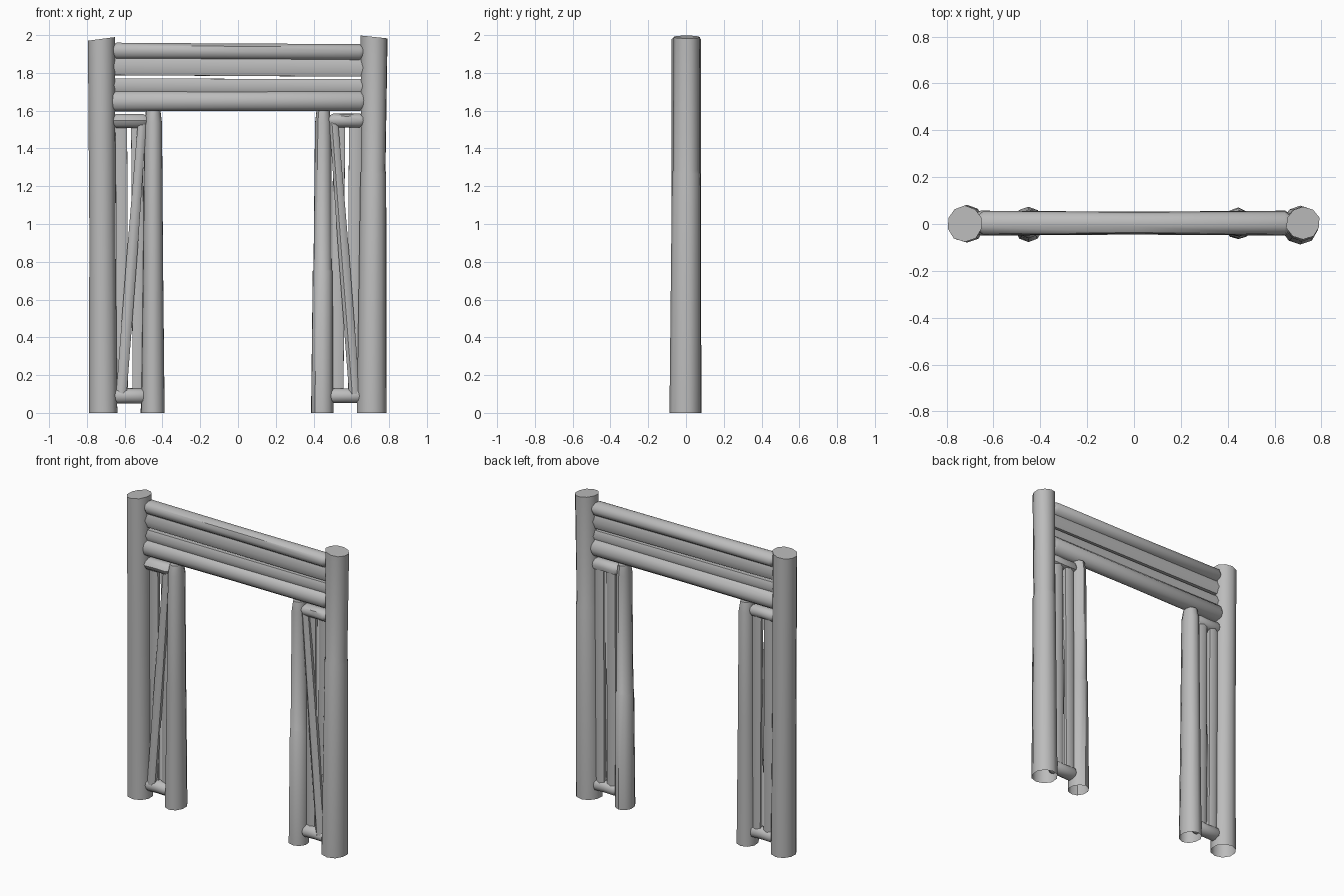
import bpy
import bmesh
import math
import random
from mathutils import Vector

random.seed(4)

cube = bpy.data.objects.get("Cube")
if cube:
    bpy.data.objects.remove(cube, do_unlink=True)

wood = bpy.data.materials.new("grey_wood")
wood.use_nodes = True
grey = (0.5, 0.5, 0.5, 1)
wood.diffuse_color = grey
wood.node_tree.nodes["Principled BSDF"].inputs["Base Color"].default_value = grey


def log(name, start, end, rings, sides=10, rough=0.05, slope=0, open_start=False):
    """Rough-hewn log; rings are (fraction along, radius in xz, radius in y)."""
    start, end = Vector(start), Vector(end)
    axis = (end - start).normalized()
    deep = Vector((0, 1, 0))
    wide = deep.cross(axis).normalized()
    wobble = [1 + random.uniform(-rough, rough) for _ in range(sides)]
    bm = bmesh.new()
    loops = []
    for i, (t, rw, rd) in enumerate(rings):
        loop = []
        for k in range(sides):
            a = math.tau * (k + 0.5) / sides
            u, v = rw * wobble[k] * math.cos(a), rd * wobble[k] * math.sin(a)
            tilt = slope * u if i == len(rings) - 1 else 0
            loop.append(bm.verts.new(start.lerp(end, t) + wide * u + deep * v + axis * tilt))
        loops.append(loop)
    for low, high in zip(loops, loops[1:]):
        for k in range(sides):
            n = (k + 1) % sides
            bm.faces.new((low[k], low[n], high[n], high[k]))
    bm.faces.new(loops[-1])
    if not open_start:
        bm.faces.new(loops[0][::-1])
    bmesh.ops.recalc_face_normals(bm, faces=bm.faces)
    mesh = bpy.data.meshes.new(name)
    bm.to_mesh(mesh)
    bm.free()
    mesh.materials.append(wood)
    obj = bpy.data.objects.new(name, mesh)
    bpy.context.collection.objects.link(obj)
    bpy.ops.object.select_all(action="DESELECT")
    obj.select_set(True)
    bpy.context.view_layer.objects.active = obj
    bpy.ops.object.shade_smooth_by_angle(angle=math.radians(45))
    return obj


def even(rw, rd):
    return [(0, rw, rd), (1, rw, rd)]


def rounded(rw, rd, tip):
    """Rings for a bar whose ends are chopped narrower."""
    return [(0, rw * 0.6, rd * 0.6), (tip, rw, rd), (0.5, rw * 0.97, rd * 0.92),
            (1 - tip, rw, rd), (1, rw * 0.6, rd * 0.6)]


# Outer posts, the left one with a hewn step partway up
log("right_outer_post", (-0.713, 0.003, 0), (-0.722, 0.003, 1.98),
    [(0, 0.08, 0.08), (0.5, 0.074, 0.076), (1, 0.077, 0.077)], slope=0.13, open_start=True)
log("left_outer_post", (0.71, -0.002, 0), (0.722, 0.006, 1.99),
    [(0, 0.081, 0.083), (0.636, 0.07, 0.075), (0.646, 0.066, 0.07), (1, 0.073, 0.07)],
    slope=-0.1, open_start=True)

# Inner posts
log("right_inner_post", (-0.45, -0.002, 0), (-0.448, 0, 1.6),
    [(0, 0.066, 0.074), (0.5, 0.056, 0.066), (0.96, 0.049, 0.06), (1, 0.04, 0.048)], open_start=True)
log("left_inner_post", (0.445, 0.002, 0), (0.45, 0.002, 1.6),
    [(0, 0.061, 0.066), (0.47, 0.054, 0.063), (0.475, 0.05, 0.058),
     (0.96, 0.044, 0.055), (1, 0.036, 0.045)], open_start=True)

# Long rails across the top
log("top_rail", (-0.67, 0.003, 1.917), (0.67, 0.003, 1.91), rounded(0.046, 0.052, 0.02))
log("lower_rail", (-0.69, 0.003, 1.65), (0.68, 0.003, 1.652), rounded(0.058, 0.054, 0.025))

# Flattened logs filling the space between the rails
log("upper_infill", (-0.68, 0, 1.834), (0.68, 0, 1.826), even(0.054, 0.032), sides=6, rough=0.02)
log("lower_infill", (-0.68, 0, 1.734), (0.68, 0, 1.73), even(0.042, 0.03), sides=6, rough=0.02)

# Side panels: two short bars, two upright slats and one diagonal brace each
for side, sign in (("right", -1), ("left", 1)):
    log(side + "_upper_bar", (sign * 0.475, 0, 1.547), (sign * 0.675, 0, 1.547),
        rounded(0.039, 0.045, 0.15))
    log(side + "_lower_bar", (sign * 0.475, 0, 0.09), (sign * 0.67, 0, 0.09),
        rounded(0.042, 0.047, 0.15))
    log(side + "_outer_slat", (sign * 0.612, 0.012, 0.08), (sign * 0.618, 0.012, 1.54),
        even(0.036, 0.022), sides=6, rough=0.02)
    log(side + "_inner_slat", (sign * 0.527, 0.012, 0.08), (sign * 0.535, 0.012, 1.54),
        even(0.036, 0.022), sides=6, rough=0.02)
    log(side + "_brace", (sign * 0.617, -0.015, 0.1), (sign * 0.507, -0.015, 1.54),
        [(0, 0.03, 0.028), (0.5, 0.03, 0.026), (1, 0.024, 0.024)], sides=8)
